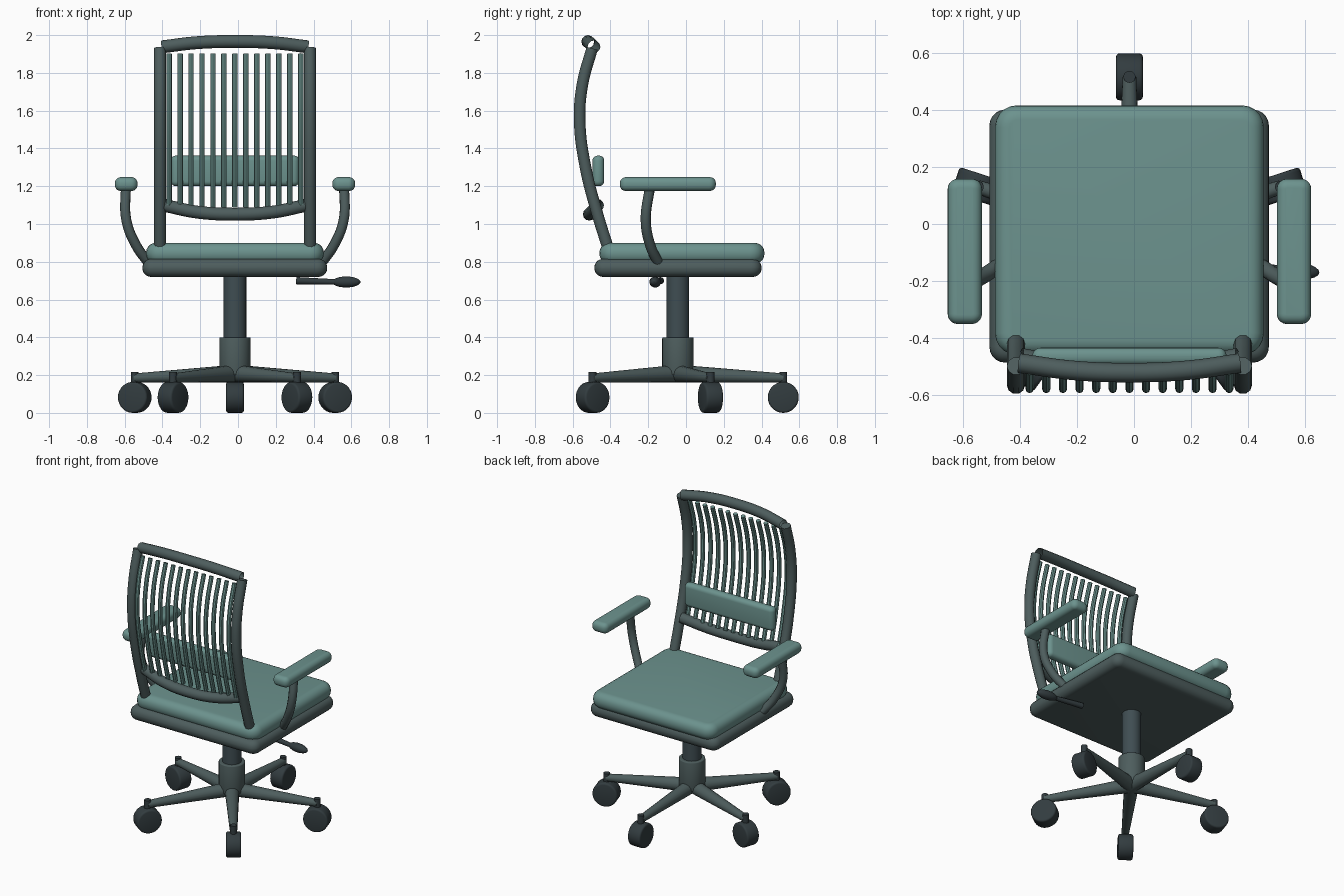
import bpy, bmesh, math
from mathutils import Vector, Matrix

if "Cube" in bpy.data.objects:
    bpy.data.objects.remove(bpy.data.objects["Cube"])

CX, CY = -0.016, -0.043   # axis of the column


def material(name, rgb):
    m = bpy.data.materials.new(name)
    m.diffuse_color = (*rgb, 1)
    m.use_nodes = True
    m.node_tree.nodes["Principled BSDF"].inputs["Base Color"].default_value = m.diffuse_color
    return m


FABRIC = material("teal", (0.15, 0.29, 0.27))
FRAME = material("frame_grey", (0.075, 0.11, 0.11))
DARK = material("dark_grey", (0.032, 0.045, 0.05))
STEEL = material("column_grey", (0.05, 0.075, 0.085))


def finish(ob, mat):
    ob.data.materials.clear()
    ob.data.materials.append(mat)
    bpy.ops.object.select_all(action='DESELECT')
    ob.select_set(True)
    bpy.context.view_layer.objects.active = ob
    bpy.ops.object.shade_smooth_by_angle(angle=math.radians(40))
    return ob


def from_bmesh(name, bm, mat):
    me = bpy.data.meshes.new(name)
    bm.to_mesh(me)
    bm.free()
    ob = bpy.data.objects.new(name, me)
    bpy.context.collection.objects.link(ob)
    return finish(ob, mat)


def rounded_box(name, lo, hi, corner, rim, mat):
    lo, hi = Vector(lo), Vector(hi)
    bm = bmesh.new()
    bmesh.ops.create_cube(bm, size=1)
    for v in bm.verts:
        v.co = Vector(c * s for c, s in zip(v.co, hi - lo)) + (lo + hi) / 2
    upright = [e for e in bm.edges if abs(e.verts[0].co.z - e.verts[1].co.z) > 1e-4]
    bmesh.ops.bevel(bm, geom=upright, offset=corner, segments=5, profile=0.5, affect='EDGES')
    rims = [e for e in bm.edges if abs(e.verts[0].co.z - e.verts[1].co.z) < 1e-4]
    bmesh.ops.bevel(bm, geom=rims, offset=rim, segments=5, profile=0.5, affect='EDGES')
    return from_bmesh(name, bm, mat)


def rod(name, a, b, r1, r2, mat, sides=20, bevel=0):
    a, b = Vector(a), Vector(b)
    bm = bmesh.new()
    bmesh.ops.create_cone(bm, cap_ends=True, segments=sides, radius1=r1, radius2=r2,
                          depth=(b - a).length)
    if bevel:
        rims = [e for e in bm.edges if abs(e.verts[0].co.z - e.verts[1].co.z) < 1e-4]
        bmesh.ops.bevel(bm, geom=rims, offset=bevel, segments=3, profile=0.5, affect='EDGES')
    turn = (b - a).to_track_quat('Z', 'Y').to_matrix().to_4x4()
    bm.transform(Matrix.Translation((a + b) / 2) @ turn)
    return from_bmesh(name, bm, mat)


def tube(name, points, radius, mat, caps=True, res=3):
    cu = bpy.data.curves.new(name, 'CURVE')
    cu.dimensions = '3D'
    cu.bevel_depth, cu.bevel_resolution, cu.resolution_u = radius, res, 8
    cu.use_fill_caps = caps
    sp = cu.splines.new('BEZIER')
    sp.bezier_points.add(len(points) - 1)
    for bp, p in zip(sp.bezier_points, points):
        bp.co = p
        bp.handle_left_type = bp.handle_right_type = 'AUTO'
    ob = bpy.data.objects.new(name, cu)
    bpy.context.collection.objects.link(ob)
    bpy.ops.object.select_all(action='DESELECT')
    ob.select_set(True)
    bpy.context.view_layer.objects.active = ob
    bpy.ops.object.convert(target='MESH')
    return finish(bpy.context.view_layer.objects.active, mat)


# Seat: shell below, cushion above
rounded_box("seat_shell", (-0.506, -0.485, 0.72), (0.472, 0.40, 0.815), 0.055, 0.045, FRAME)
rounded_box("seat_cushion", (-0.486, -0.458, 0.79), (0.454, 0.415, 0.90), 0.075, 0.05, FABRIC)

# Column and hub
rod("gas_column", (CX, CY, 0.36), (CX, CY, 0.74), 0.06, 0.06, STEEL, 24)
rod("base_hub", (CX, CY, 0.20), (CX, CY, 0.40), 0.083, 0.083, FRAME, 24, 0.006)

# Five-star base with casters
for i in range(5):
    a = math.radians(90 + 72 * i)
    out = Vector((math.cos(a), math.sin(a), 0))
    side = Vector((-out.y, out.x, 0))
    hub = Vector((CX, CY, 0))
    tip = hub + out * 0.558
    rod(f"base_leg_{i}", hub + Vector((0, 0, 0.208)), tip + Vector((0, 0, 0.185)),
        0.047, 0.024, FRAME, 16)
    rod(f"caster_stem_{i}", tip + Vector((0, 0, 0.10)), tip + Vector((0, 0, 0.217)),
        0.021, 0.021, DARK, 14)
    mid = tip + Vector((0, 0, 0.082))
    rod(f"caster_wheel_{i}", mid - side * 0.047, mid + side * 0.047,
        0.082, 0.082, DARK, 28, 0.012)

# Back frame: curved side posts
profile = [(-0.415, 0.88), (-0.468, 1.05), (-0.532, 1.30), (-0.563, 1.55),
           (-0.548, 1.74), (-0.497, 1.93)]
for side, x in (("left", CX - 0.397), ("right", CX + 0.397)):
    tube(f"back_post_{side}", [(x, y, z) for y, z in profile], 0.032, FRAME)

# Bowed top and bottom rails with open ends
tube("back_top_rail", [(CX - 0.385, -0.487, 1.938), (CX - 0.2, -0.512, 1.96), (CX, -0.52, 1.966),
                       (CX + 0.2, -0.512, 1.96), (CX + 0.385, -0.487, 1.938)],
     0.034, FRAME, caps=False, res=4)
tube("back_bottom_rail", [(CX - 0.38, -0.468, 1.10), (CX - 0.2, -0.50, 1.063), (CX, -0.512, 1.052),
                          (CX + 0.2, -0.50, 1.063), (CX + 0.38, -0.468, 1.10)],
     0.034, FRAME, caps=False, res=4)

# Thirteen back slats following the post curve
slat = [(-0.49, 1.09), (-0.542, 1.30), (-0.577, 1.55), (-0.562, 1.74), (-0.515, 1.90)]
for i in range(13):
    x = CX + (i - 6) * 0.0582
    tube(f"back_slat_{i}", [(x, y, z) for y, z in slat], 0.0145, FABRIC, res=2)

# Lumbar pad
rounded_box("lumbar_pad", (CX - 0.34, -0.495, 1.20), (CX + 0.34, -0.433, 1.362),
            0.029, 0.027, FABRIC)

# Armrests
arm = [(0.455, -0.145, 0.79), (0.525, -0.19, 0.89), (0.575, -0.213, 1.02), (0.578, -0.19, 1.20)]
for side, s in (("left", -1), ("right", 1)):
    tube(f"arm_post_{side}", [(CX + s * x, y, z) for x, y, z in arm], 0.027, FRAME)
    xc = CX + s * 0.576
    rounded_box(f"arm_pad_{side}", (xc - 0.06, -0.35, 1.175), (xc + 0.06, 0.158, 1.248),
                0.035, 0.031, FABRIC)

# Height lever with bulb handle
rod("lever_rod", (0.31, -0.135, 0.70), (0.53, -0.162, 0.693), 0.019, 0.014, DARK, 14)
bm = bmesh.new()
bmesh.ops.create_uvsphere(bm, u_segments=20, v_segments=12, radius=1)
bm.transform(Matrix.Translation((0.573, -0.163, 0.693)) @ Matrix.Rotation(-0.1, 4, 'Z')
             @ Matrix.Diagonal((0.076, 0.03, 0.029, 1)))
from_bmesh("lever_handle", bm, DARK)
